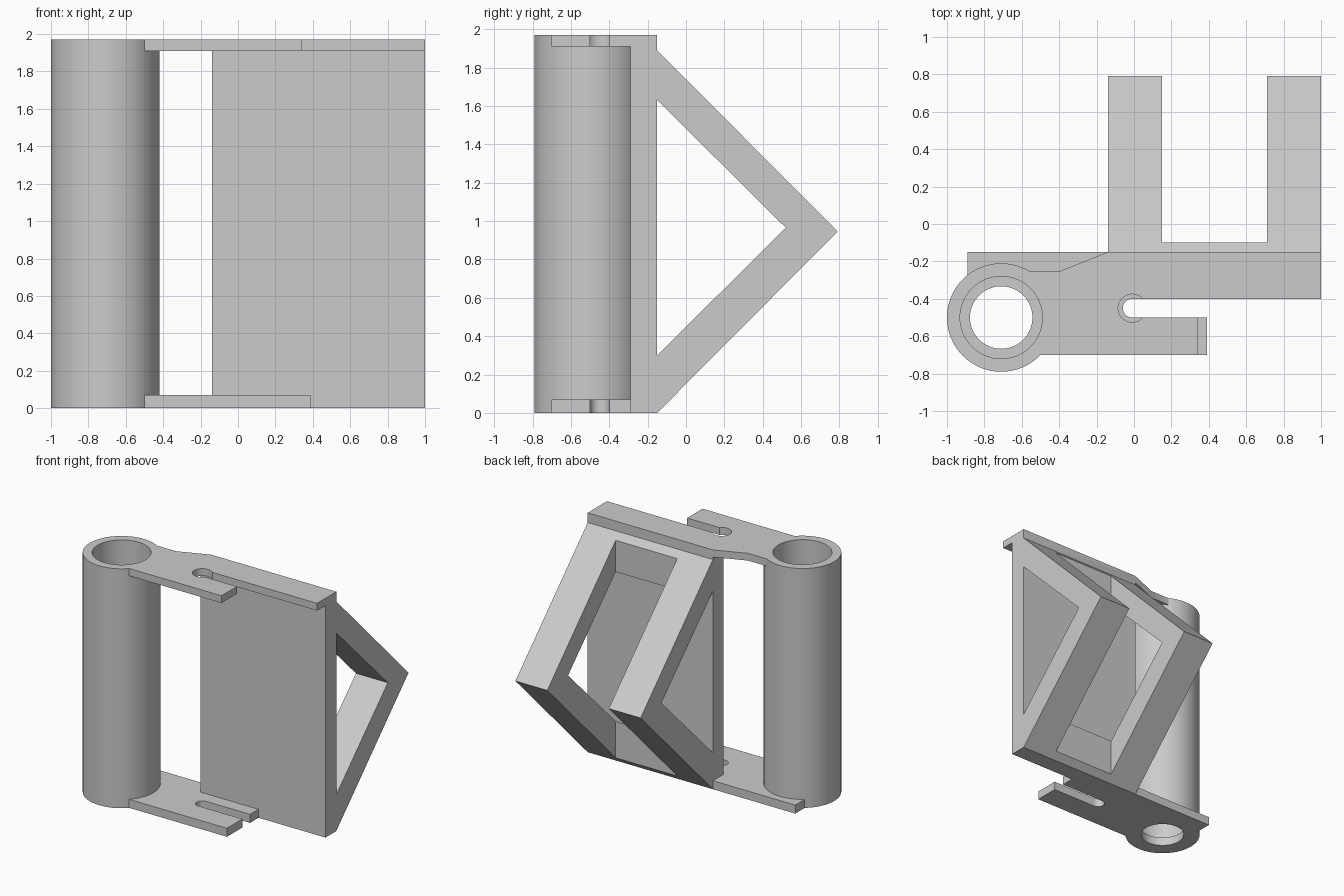
import bpy, bmesh
from math import sin, cos, asin, radians, degrees
from mathutils import Vector

if "Cube" in bpy.data.objects:
    bpy.data.objects.remove(bpy.data.objects["Cube"])

TUBE = (-0.71, -0.50)
SLOT = (-0.01, -0.45)
H, TOP_Z, BASE_T = 1.97, 1.91, 0.07


def prism(name, pts, lo, hi, axis='Z'):
    """Extrude a 2D profile: (x, y) along Z or (y, z) along X."""
    place = (lambda a, b, t: (a, b, t)) if axis == 'Z' else (lambda a, b, t: (t, a, b))
    bm = bmesh.new()
    face = bm.faces.new([bm.verts.new(place(a, b, lo)) for a, b in pts])
    ext = bmesh.ops.extrude_face_region(bm, geom=[face])
    move = Vector(place(0, 0, hi - lo))
    bmesh.ops.translate(bm, vec=move, verts=[v for v in ext['geom'] if isinstance(v, bmesh.types.BMVert)])
    bmesh.ops.recalc_face_normals(bm, faces=bm.faces)
    mesh = bpy.data.meshes.new(name)
    bm.to_mesh(mesh)
    bm.free()
    ob = bpy.data.objects.new(name, mesh)
    bpy.context.collection.objects.link(ob)
    return ob


def arc(c, r, a0, a1, n):
    return [(c[0] + r * cos(radians(a0 + (a1 - a0) * i / n)),
             c[1] + r * sin(radians(a0 + (a1 - a0) * i / n))) for i in range(n + 1)]


def cylinder(name, c, r, lo, hi, n=64):
    return prism(name, arc(c, r, 0, 360, n)[:-1], lo, hi)


def combine(ob, other, op):
    mod = ob.modifiers.new(op.title(), 'BOOLEAN')
    mod.operation, mod.solver, mod.object = op, 'EXACT', other
    bpy.context.view_layer.objects.active = ob
    bpy.ops.object.modifier_apply(modifier=mod.name)
    bpy.data.objects.remove(other, do_unlink=True)


# back panel with triangular braces
bracket = prism("hinge_bracket", [(-0.29, 0), (-0.15, 0), (0.79, 0.945), (-0.15, 1.89),
                                  (-0.15, H), (-0.29, H)], -0.14, 1.0, 'X')
# triangular window through the braces, and the gap between them
window = prism("window_cutter", [(-0.15, 0.30), (0.52, 0.965), (-0.15, 1.63)], -0.3, 1.2, 'X')
gap = prism("gap_cutter", [(-0.10, -0.2), (1, -0.2), (1, 2.2), (-0.10, 2.2)], 0.15, 0.71, 'X')
combine(bracket, window, 'DIFFERENCE')
combine(bracket, gap, 'DIFFERENCE')

# upper plate with keyhole slot
a = degrees(asin(0.05 / 0.075))
upper = prism("upper_plate", [(-0.70, -0.25), (-0.39, -0.25), (-0.14, -0.15), (-0.10, -0.20),
                              (1.0, -0.20), (1.0, -0.40)] + arc(SLOT, 0.075, a, 360 - a, 24)
              + [(0.34, -0.50), (0.34, -0.70), (-0.70, -0.70)], TOP_Z, H)
# lower plate with rounded slot
lower = prism("lower_plate", [(-0.89, -0.50), (-0.89, -0.15), (-0.14, -0.15), (-0.10, -0.20),
                              (0.39, -0.20), (0.39, -0.40)] + arc(SLOT, 0.05, 90, 270, 16)
              + [(0.39, -0.50), (0.39, -0.70), (-0.70, -0.70)], 0, BASE_T)
# tube
tube = cylinder("tube", TUBE, 0.29, 0, H)
for part in (upper, lower, tube):
    combine(bracket, part, 'UNION')

# wide bore from the top, narrower hole through the base
combine(bracket, cylinder("bore_cutter", TUBE, 0.22, BASE_T, 2.2), 'DIFFERENCE')
combine(bracket, cylinder("base_hole_cutter", TUBE, 0.167, -0.2, 0.2), 'DIFFERENCE')

bpy.ops.object.select_all(action='DESELECT')
bracket.select_set(True)
bpy.context.view_layer.objects.active = bracket
bpy.ops.object.shade_smooth_by_angle(angle=radians(25))
